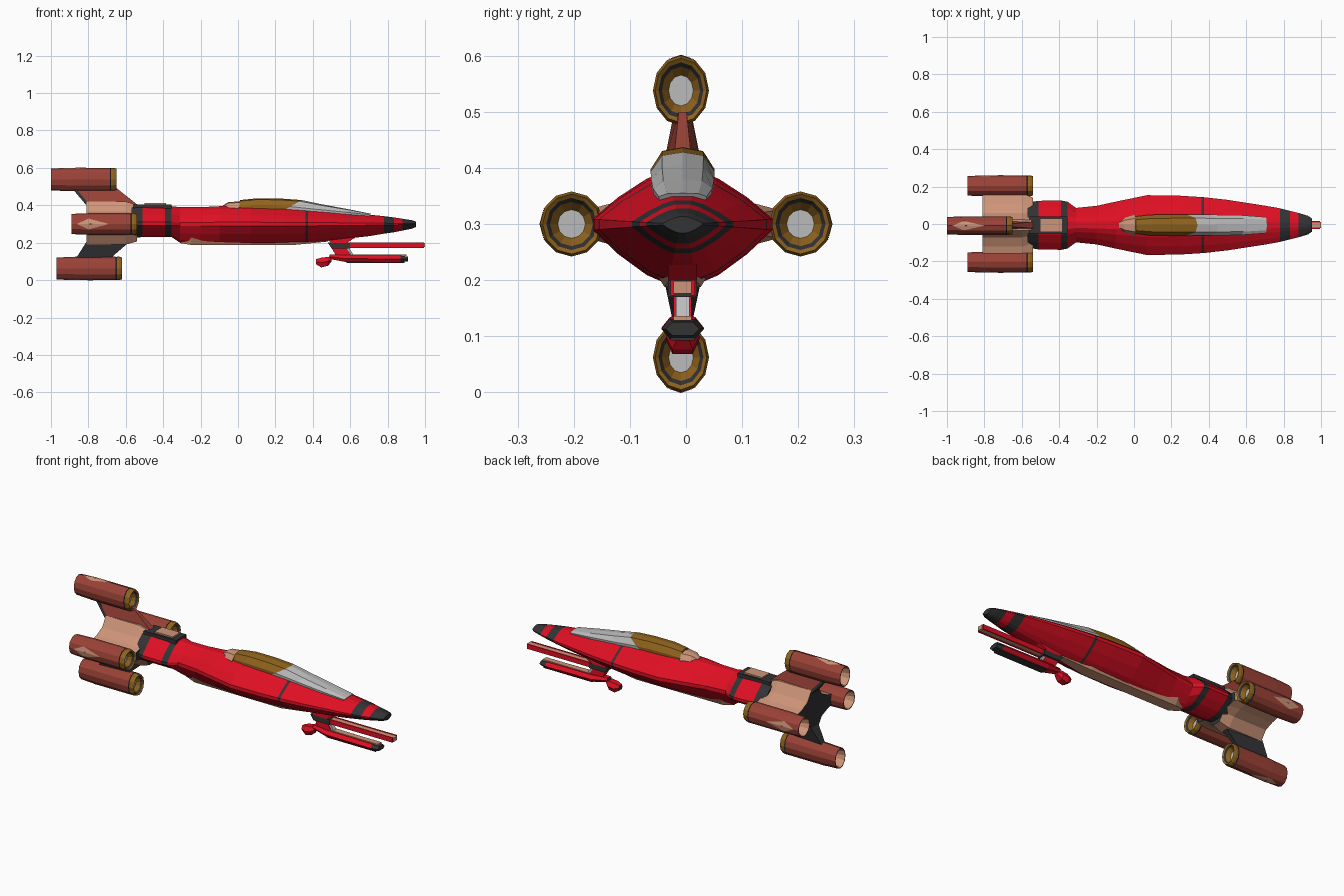
import bpy, bmesh
from math import sin, cos, pi

if "Cube" in bpy.data.objects:
    bpy.data.objects.remove(bpy.data.objects["Cube"])

Y0 = -0.006  # hull centreline


def mat(name, r, g, b):
    m = bpy.data.materials.new(name)
    m.diffuse_color = (r, g, b, 1)
    m.use_nodes = True
    m.node_tree.nodes["Principled BSDF"].inputs["Base Color"].default_value = m.diffuse_color
    return m


RED, BRICK, GOLD = mat("red", .73, .005, .017), mat("brick", .33, .055, .038), mat("gold", .28, .125, .012)
DARK, PEACH, GREY = mat("dark", .033, .033, .036), mat("peach", .62, .3, .19), mat("grey", .5, .5, .5)


def finish(name, bm, mats):
    bmesh.ops.recalc_face_normals(bm, faces=bm.faces)
    me = bpy.data.meshes.new(name)
    bm.to_mesh(me)
    bm.free()
    for m in mats:
        me.materials.append(m)
    ob = bpy.data.objects.new(name, me)
    bpy.context.collection.objects.link(ob)
    return ob


def loft(name, rings, cols, caps=None):
    """Skin a list of point rings; cols holds one material per segment."""
    mats = list(dict.fromkeys(cols + list(caps or [])))
    bm = bmesh.new()
    vs = [[bm.verts.new(p) for p in r] for r in rings]
    n = len(rings[0])
    for a, b, c in zip(vs, vs[1:], cols):
        for i in range(n):
            j = (i + 1) % n
            bm.faces.new((a[i], a[j], b[j], b[i])).material_index = mats.index(c)
    if caps:
        for r, c in zip((vs[0], vs[-1]), caps):
            bm.faces.new(r).material_index = mats.index(c)
    return finish(name, bm, mats)


def prism(name, xz, hy, col, y=Y0):
    """Extrude an outline in the xz plane to thickness 2*hy."""
    return loft(name, [[(x, y + s * hy, z) for x, z in xz] for s in (-1, 1)], [col], (col, col))


def box(name, x0, x1, hy, z0, z1, col, y=Y0):
    return prism(name, [(x0, z0), (x1, z0), (x1, z1), (x0, z1)], hy, col, y)


# Fuselage: lens-shaped sections (x, half width, top z, bottom z)
half = [(1, .1), (.72, .5), (.4, .85), (.17, 1)]
unit = half + [(-a, b) for a, b in half[::-1]]
unit += [(-a, -b) for a, b in unit]


def section(x, w, zt, zb):
    return [(x, Y0 + a * w, .3 + b * ((zt - .3) if b > 0 else (.3 - zb))) for a, b in unit]


st = [(-.57, .12, .40, .225), (-.51, .13, .40, .23), (-.39, .132, .395, .23), (-.355, .125, .395, .23),
      (-.31, .092, .39, .2), (-.2, .103, .39, .193), (-.1, .125, .395, .193), (.07, .16, .395, .193),
      (.25, .157, .39, .195), (.36, .15, .382, .2), (.375, .149, .38, .202), (.5, .135, .37, .213),
      (.7, .104, .35, .235), (.78, .09, .342, .248), (.835, .076, .335, .256), (.88, .065, .328, .265),
      (.93, .05, .32, .275), (.952, .035, .313, .284)]
loft("fuselage", [section(*s) for s in st],
     [DARK, RED, DARK] + [RED] * 6 + [DARK] + [RED] * 3 + [DARK, RED, DARK, DARK], (DARK, DARK))

# Belly keel strip
loft("belly_keel", [[(x, Y0 + a * w, z) for a, z in ((-1, .24), (-.5, zb), (.5, zb), (1, .24))]
                    for x, w, zb in ((-.31, .03, .198), (-.25, .06, .188), (.3, .065, .188), (.48, .035, .206))],
     [PEACH] * 3, (PEACH, PEACH))

# Spine blocks above the neck
box("spine_base", -.56, -.355, .046, .36, .405, DARK)
box("spine_panel", -.5, -.385, .034, .37, .413, PEACH)


# Canopy: slanted stations (x at base, x at top, half width, top z)
def arch(xb, xt, w, zt):
    zb = .34
    out = []
    for a, f in ((-.95, 0), (-1, .6), (-.65, .93), (0, 1), (.65, .93), (1, .6), (.95, 0)):
        out.append((xb + (xt - xb) * f, Y0 + a * w, zb + (zt - zb) * f))
    return out


loft("canopy_rear", [arch(-.08, -.08, .02, .40), arch(-.05, -.05, .04, .418), arch(.0, .01, .056, .42)],
     [PEACH] * 2, (PEACH, PEACH))
loft("canopy", [arch(.0, .01, .045, .428), arch(.05, .1, .055, .437), arch(.12, .23, .057, .436),
                arch(.19, .34, .057, .428), arch(.36, .45, .056, .405), arch(.55, .59, .053, .379),
                arch(.7, .71, .043, .355)], [GOLD] * 3 + [GREY] * 3, (GOLD, GREY))

# Tail: four-pointed star block with concave sides
star = []
for sy, sz in ((1, 1), (-1, 1), (-1, -1), (1, -1)):
    tip = .42 if sz > 0 else .19
    arc = [(.172, .3 + sz * .025), (.115, .3 + sz * .04), (.065, .3 + (tip - .3) * .55), (.03, tip)]
    star += [(sy * a, z) for a, z in (arc if sy * sz > 0 else arc[::-1])]


def tail_ring(x, k):
    return [(x, Y0 + y * k, .3 + (z - .3) * k) for y, z in star]


loft("tail_block", [tail_ring(-.81, 1), tail_ring(-.6, 1), tail_ring(-.54, .85)],
     [PEACH, PEACH], (DARK, DARK))


# Pylons to the upper and lower engines
def pylon(name, lo, hi, col):
    rings = []
    for x0, x1, h, z in (lo, hi):
        rings.append([(x0, Y0 - h, z), (x1, Y0 - h * .5, z), (x1, Y0 + h * .5, z), (x0, Y0 + h, z)])
    loft(name, rings, [col], (col, col))


pylon("upper_pylon", (-.81, -.54, .034, .405), (-.89, -.66, .014, .5), BRICK)
pylon("lower_pylon", (-.81, -.58, .034, .205), (-.87, -.69, .014, .11), DARK)
# Dark trailing edge on the upper pylon
loft("upper_pylon_edge", [[(-.815, Y0 - .034, .405), (-.795, Y0 - .034, .405), (-.795, Y0 + .034, .405), (-.815, Y0 + .034, .405)],
                          [(-.895, Y0 - .015, .5), (-.875, Y0 - .015, .5), (-.875, Y0 + .015, .5), (-.895, Y0 + .015, .5)]],
     [DARK], (DARK, DARK))


# Engines: 12-sided hollow pods, with a kite panel on the outward side
def engine(name, x, y, z, ang, rad, tan):
    def pt(dx, s, i):
        t = 2 * pi * i / 12
        u, v = rad * s * cos(t), tan * s * sin(t)
        return (x + dx, y + u * cos(ang) - v * sin(ang), z + u * sin(ang) + v * cos(ang))
    prof = [(.09, .5), (.02, .78), (0, .86), (0, .93), (.1, 1), (.315, 1), (.318, .97), (.322, 1),
            (.335, 1), (.35, .92), (.345, .8), (.335, .68), (.315, .44)]
    cols = [PEACH, PEACH, BRICK, BRICK, BRICK, DARK, DARK, GOLD, GOLD, GOLD, DARK, GOLD]
    loft(name, [[pt(a, s, i) for i in range(12)] for a, s in prof], cols, (DARK, GREY))
    bm = bmesh.new()
    a, c = [bm.verts.new(pt(dx, s, 0)) for dx, s in ((.03, .98), (.2, 1.02))]
    for i in (1, -1):
        bm.faces.new((a, bm.verts.new(pt(.09, 1.015, i)), c))
    finish(name + "_panel", bm, [PEACH])


engine("upper_engine", -1, Y0 - .003, .538, pi / 2, .0625, .05)
engine("lower_engine", -.97, Y0 - .003, .0625, -pi / 2, .0625, .05)
engine("left_engine", -.89, -.204, .3, pi, .056, .058)
engine("right_engine", -.89, .204, .3, 0, .056, .058)

# Chin gun: mount, twin-rail upper barrel, strut, lower barrel, rear pod
prism("gun_mount", [(.45, .24), (.64, .235), (.58, .198), (.5, .198)], .026, RED)
box("upper_barrel", .5, 1, .016, .176, .198, PEACH)
for s, n in ((-1, "front"), (1, "back")):
    box(n + "_rail", .56, .995, .004, .173, .2, RED, Y0 + s * .018)
prism("gun_cradle", [(.48, .2), (.6, .2), (.6, .17), (.5, .17)], .026, DARK)
prism("gun_strut", [(.49, .19), (.57, .19), (.61, .12), (.53, .12)], .016, RED)
prism("strut_plate", [(.57, .185), (.585, .185), (.625, .125), (.61, .125)], .012, GREY)


def hexagon(x, w, z, h):
    return [(x, Y0 + a * w, z + b * h) for a, b in ((1, 0), (.6, 1), (-.6, 1), (-1, 0), (-.6, -1), (.6, -1))]


loft("lower_barrel", [hexagon(.49, .022, .125, .012), hexagon(.58, .038, .115, .019), hexagon(.87, .038, .113, .018),
                      hexagon(.91, .03, .113, .012)], [RED, RED, DARK], (DARK, DARK))
box("lower_barrel_skid", .58, .89, .022, .092, .1, DARK)
box("lower_barrel_top", .56, .9, .016, .128, .136, PEACH)
loft("rear_pod", [hexagon(.418, .018, .098, .014), hexagon(.445, .03, .094, .026), hexagon(.48, .03, .1, .024),
                  hexagon(.5, .016, .11, .012)], [RED] * 3, (DARK, RED))
prism("pod_arm", [(.47, .105), (.49, .13), (.54, .135), (.53, .115)], .01, DARK)
